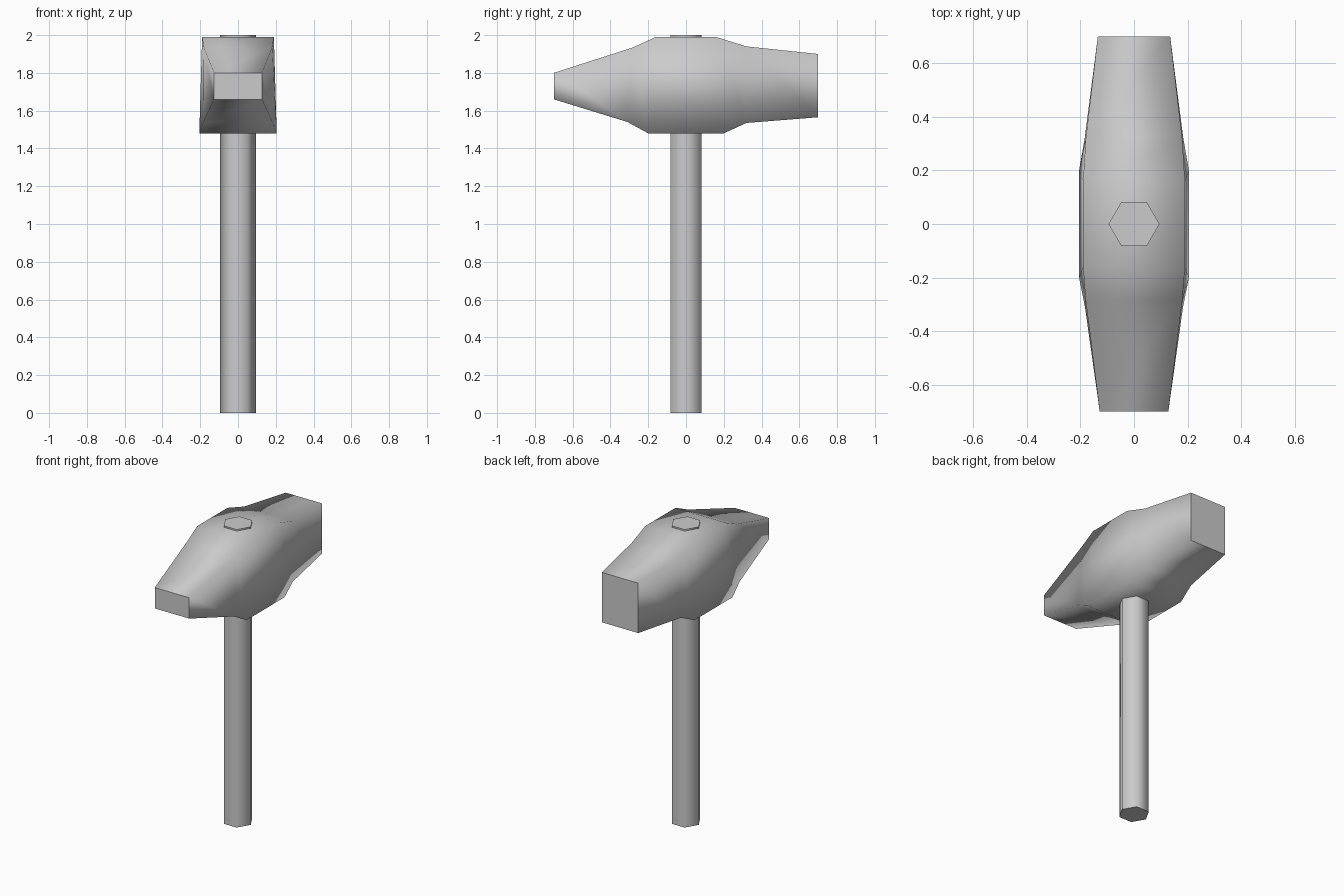
import bpy, bmesh, math

if "Cube" in bpy.data.objects:
    bpy.data.objects.remove(bpy.data.objects["Cube"])


def loft(name, rings):
    """Skin matching rings of points; sides smooth, flat end caps with sharp rims."""
    bm = bmesh.new()
    loops = [[bm.verts.new(p) for p in ring] for ring in rings]
    n = len(loops[0])
    for a, b in zip(loops, loops[1:]):
        for i in range(n):
            j = (i + 1) % n
            bm.faces.new((a[i], a[j], b[j], b[i])).smooth = True
    for cap in (loops[0], loops[-1]):
        face = bm.faces.new(cap)
        for e in face.edges:
            e.smooth = False
    bmesh.ops.recalc_face_normals(bm, faces=bm.faces)
    mesh = bpy.data.meshes.new(name)
    bm.to_mesh(mesh)
    bm.free()
    obj = bpy.data.objects.new(name, mesh)
    bpy.context.collection.objects.link(obj)
    return obj


# Handle: six-sided shaft, poking slightly out of the head
R = 0.095
loft("handle", [[(R * math.cos(k * math.pi / 3), R * math.sin(k * math.pi / 3), z)
                 for k in range(6)] for z in (0.0, 2.0)])

# Head: four-cornered sections from narrow peen (-y) to striking face (+y)
# (top y, top z, top half width, bottom y, bottom z, bottom half width)
sections = [
    (-0.70, 1.80, 0.128, -0.70, 1.66, 0.128),
    (-0.28, 1.935, 0.181, -0.31, 1.54, 0.183),
    (-0.16, 1.99, 0.19, -0.20, 1.48, 0.205),
    (0.16, 1.99, 0.19, 0.20, 1.48, 0.205),
    (0.32, 1.94, 0.18, 0.32, 1.535, 0.184),
    (0.70, 1.90, 0.135, 0.70, 1.565, 0.135),
]
loft("head", [[(-tw, ty, tz), (tw, ty, tz), (bw, by, bz), (-bw, by, bz)]
              for ty, tz, tw, by, bz, bw in sections])
